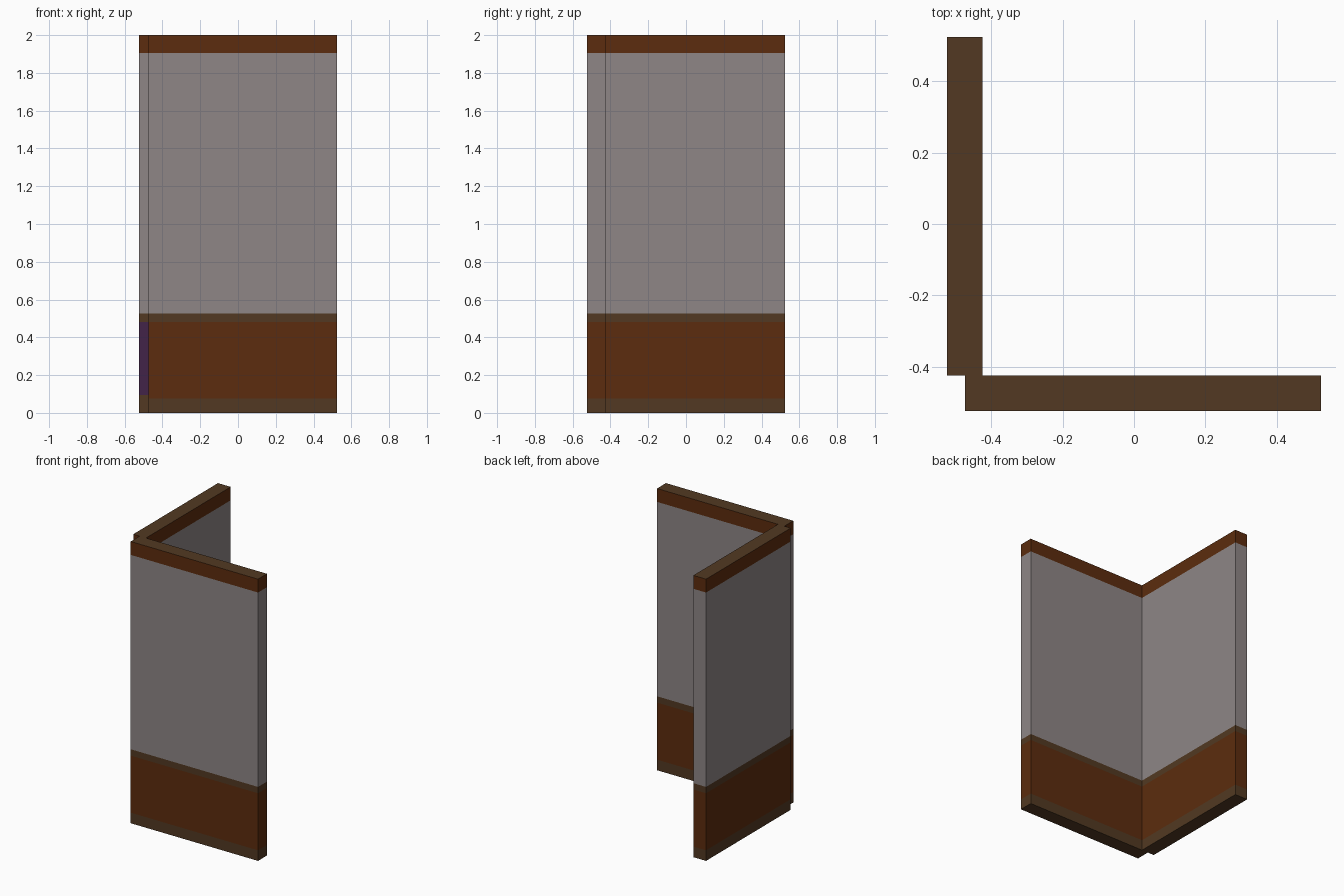
import bpy, bmesh

if "Cube" in bpy.data.objects:
    bpy.data.objects.remove(bpy.data.objects["Cube"])


def lin(c):
    c /= 255
    return c / 12.92 if c <= 0.04045 else ((c + 0.055) / 1.055) ** 2.4


def material(name, rgb):
    m = bpy.data.materials.new(name)
    m.diffuse_color = (*[lin(c) for c in rgb], 1)
    m.use_nodes = True
    m.node_tree.nodes["Principled BSDF"].inputs["Base Color"].default_value = m.diffuse_color
    return m


PLASTER, WOOD, DARK, PURPLE = range(4)
MATS = [material("grey plaster", (142, 134, 134)),
        material("red brown wood", (92, 44, 14)),
        material("dark brown wood", (82, 57, 34)),
        material("purple end panel", (66, 36, 72))]

# Height bands of a wall: upper limit and colour
BANDS = [(0.075, DARK), (0.48, WOOD), (0.525, DARK), (1.905, PLASTER), (2.0, WOOD)]


def wall(name, x0, x1, y0, y1, purple_end=False):
    bm = bmesh.new()
    bmesh.ops.create_cube(bm, size=1)
    for v in bm.verts:
        v.co = (x1 if v.co.x > 0 else x0, y1 if v.co.y > 0 else y0, 2 if v.co.z > 0 else 0)
    # Cut the sides along the band edges
    cuts = [b[0] for b in BANDS[:-1]] + ([0.095] if purple_end else [])
    for z in cuts:
        bmesh.ops.bisect_plane(bm, geom=bm.verts[:] + bm.edges[:] + bm.faces[:],
                               plane_co=(0, 0, z), plane_no=(0, 0, 1))
    bm.normal_update()
    for f in bm.faces:
        z = f.calc_center_median().z
        if abs(f.normal.z) > 0.5:
            f.material_index = DARK
            continue
        f.material_index = next(c for top, c in BANDS if z < top)
        # Butt end of the side wall has a purple lower panel
        if purple_end and f.normal.y < -0.5 and z < 0.48:
            f.material_index = PURPLE if z > 0.095 else DARK
    me = bpy.data.meshes.new(name)
    bm.to_mesh(me)
    bm.free()
    for m in MATS:
        me.materials.append(m)
    bpy.context.collection.objects.link(bpy.data.objects.new(name, me))


# Two walls meeting in a corner
wall("front_wall", -0.475, 0.525, -0.525, -0.425)
wall("left_wall", -0.525, -0.425, -0.425, 0.525, True)
